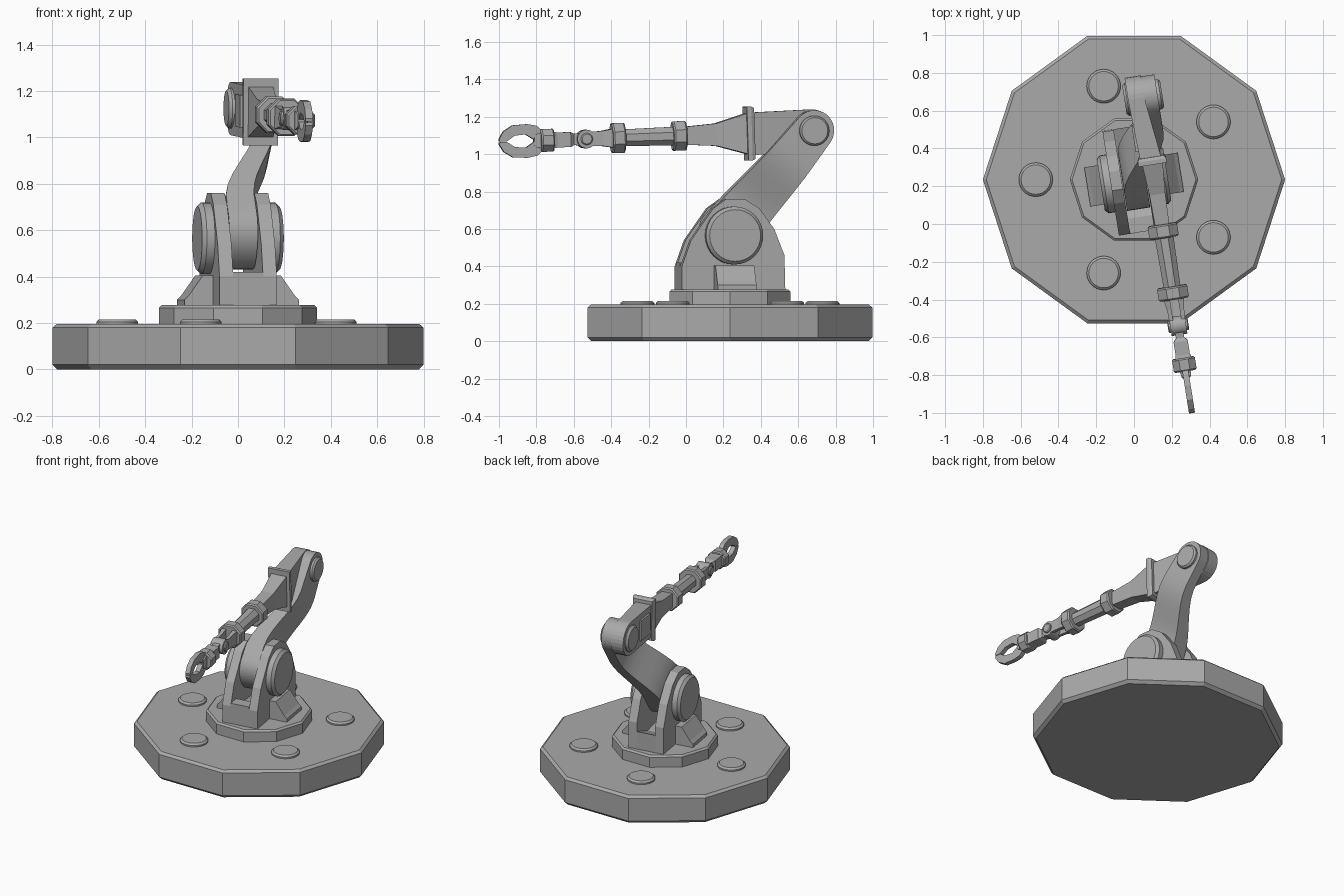
import bpy, bmesh, math
from mathutils import Matrix, Vector

cube = bpy.data.objects.get("Cube")
if cube:
    bpy.data.objects.remove(cube, do_unlink=True)

grey = bpy.data.materials.new("plain grey")
grey.use_nodes = True
colour = (0.4, 0.4, 0.4, 1)
grey.diffuse_color = colour
grey.node_tree.nodes["Principled BSDF"].inputs["Base Color"].default_value = colour

# Frames: fixed base, yawed turret, tilted forearm, inclined upper arm
BASE = Matrix.Translation((0, 0.235, 0))
TURRET = BASE @ Matrix.Rotation(math.radians(9), 4, 'Z')
FOREARM = TURRET @ Matrix.Translation((0.11, 0.085, 1.11)) @ Matrix.Rotation(0.033, 4, 'X')
SHOULDER_Z = 0.565
REACH = Vector((0, 0.425, 0.56))
UPPER = (TURRET @ Matrix.Translation((0, 0, SHOULDER_Z))
         @ Matrix.Rotation(math.atan2(REACH.z, REACH.y), 4, 'X'))


def skin(name, rings, frame, smooth=False):
    """Join equal rings of points into a closed, capped shell."""
    bm = bmesh.new()
    loops = [[bm.verts.new(p) for p in ring] for ring in rings]
    n = len(loops[0])
    for a, b in zip(loops, loops[1:]):
        for i in range(n):
            j = (i + 1) % n
            bm.faces.new((a[i], a[j], b[j], b[i]))
    bm.faces.new(loops[0])
    bm.faces.new(loops[-1])
    bmesh.ops.recalc_face_normals(bm, faces=bm.faces)
    mesh = bpy.data.meshes.new(name)
    bm.to_mesh(mesh)
    bm.free()
    mesh.materials.append(grey)
    ob = bpy.data.objects.new(name, mesh)
    bpy.context.collection.objects.link(ob)
    ob.matrix_world = frame
    if smooth:
        bpy.ops.object.select_all(action='DESELECT')
        ob.select_set(True)
        bpy.context.view_layer.objects.active = ob
        bpy.ops.object.shade_smooth_by_angle(angle=math.radians(30))
    return ob


def turn(name, profile, frame, axis='Z', sides=32, start=0.0):
    """Round part from (position, radius) pairs along an axis."""
    rings = []
    for pos, r in profile:
        ring = []
        for k in range(sides):
            a = start + math.tau * k / sides
            c, s = r * math.cos(a), r * math.sin(a)
            ring.append({'X': (pos, c, s), 'Y': (c, pos, s), 'Z': (c, s, pos)}[axis])
        rings.append(ring)
    return skin(name, rings, frame, smooth=sides > 12)


def prism(name, outline, x0, x1, frame):
    """Side outline of (y, z) points extruded across x."""
    return skin(name, [[(x, y, z) for y, z in outline] for x in (x0, x1)], frame)


def loft(name, sections, frame, smooth=False):
    """Rectangles (y, x0, x1, z0, z1) joined along y."""
    return skin(name, [[(a, y, c), (b, y, c), (b, y, d), (a, y, d)]
                       for y, a, b, c, d in sections], frame, smooth)


def beam(name, sections, frame):
    """Centred rectangles (y, half width, half height)."""
    return loft(name, [(y, -w, w, -h, h) for y, w, h in sections], frame)


def collar(name, y0, y1, r):
    e = 0.008
    turn(name, [(y0, r - e), (y0 + e, r), (y1 - e, r), (y1, r - e)],
         FOREARM, 'Y', 8, math.pi / 8)


# Ten-sided base, turret plate and raised pads
turn("base_plate", [(0, 0.78), (0.02, 0.8), (0.18, 0.8), (0.195, 0.782)], BASE, sides=10)
turn("turret_plate", [(0.19, 0.34), (0.265, 0.34), (0.277, 0.328)], BASE, sides=10)
for k in range(5):
    a = math.pi + math.tau * k / 5
    spot = BASE @ Matrix.Translation((0.52 * math.cos(a), 0.52 * math.sin(a), 0))
    turn(f"base_pad_{k + 1}", [(0.19, 0.09), (0.205, 0.09), (0.216, 0.078)], spot)

# Shoulder housing: cheeks, caps and feet on both sides, floor between
cheek = [(-0.28, 0.27), (-0.28, 0.4), (-0.23, 0.54), (-0.11, 0.71), (-0.04, 0.76),
         (0.06, 0.76), (0.14, 0.71), (0.22, 0.6), (0.275, 0.46), (0.28, 0.27)]
for side, s in (("left", 1), ("right", -1)):
    prism(f"{side}_cheek", cheek, s * 0.065, s * 0.125, TURRET)
    hub = TURRET @ Matrix.Translation((0, 0, SHOULDER_Z))
    turn(f"{side}_shoulder_cap",
         [(s * 0.11, 0.155), (s * 0.16, 0.155), (s * 0.178, 0.138)], hub, 'X')
    foot = [(0.1, 0.27), (0.25, 0.27), (0.25, 0.3), (0.23, 0.32), (0.17, 0.405), (0.1, 0.405)]
    skin(f"{side}_foot", [[(s * x, y, z) for x, z in foot] for y in (-0.105, 0.105)], TURRET)
prism("housing_floor", [(-0.28, 0.27), (-0.28, 0.42), (-0.2, 0.42), (-0.1, 0.36),
                        (0.12, 0.34), (0.28, 0.4), (0.28, 0.27)], -0.066, 0.066, TURRET)

# Upper arm: round ended, sweeping sideways from shoulder to elbow
length = REACH.length
r0, r1 = 0.14, 0.11
steps = [-r0 * math.cos(math.pi * k / 16) for k in range(8)]
steps += [length * k / 12 for k in range(13)]
steps += [length + r1 * math.sin(math.pi * k / 16) for k in range(1, 9)]
sections = []
for d in steps:
    p = min(max(d / length, 0), 1)
    t = min(max((p - 0.15) / 0.62, 0), 1)
    centre = 0.157 * t * t * (3 - 2 * t)
    half = 0.062 - 0.026 * t
    top, low = 0.168 - 0.06 * p, 0.125 - 0.017 * p
    if d < 0:
        k = math.sqrt(max(1 - (d / r0) ** 2, 0.003))
    else:
        k = math.sqrt(max(1 - (max(d - length, 0) / r1) ** 2, 0.003))
    sections.append((d, centre - half, centre + half, -low * k, top * k))
loft("upper_arm", sections, UPPER, smooth=True)
elbow = TURRET @ Matrix.Translation((0, REACH.y, SHOULDER_Z + REACH.z))
turn("elbow_cap_left", [(0.18, 0.08), (0.207, 0.08), (0.218, 0.07)], elbow, 'X')
turn("elbow_cap_right", [(0.06, 0.088), (0.03, 0.088), (0.016, 0.076)], elbow, 'X')

# Forearm root: round at the elbow, widening toward the flange
outline = [(0.02, -0.115), (0.02, 0.112)]
outline += [(0.34 + 0.115 * math.cos(a), 0.003 + 0.115 * math.sin(a))
            for a in [math.pi * (0.5 - k / 14) for k in range(15)]]
root = prism("forearm_root", outline, -0.075, 0.012, FOREARM)
for v in root.data.vertices:
    if v.co.y < 0.1:
        v.co.x = 0.05 if v.co.x > 0 else -0.062
prism("root_panel", [(0.06, -0.07), (0.06, 0.07), (0.2, 0.07), (0.2, -0.07)],
      -0.078, -0.05, FOREARM)

# Flange and tapering sleeve
beam("flange_back", [(0.022, 0.068, 0.135), (0.005, 0.076, 0.144)], FOREARM)
beam("flange_front", [(0.005, 0.076, 0.144), (-0.018, 0.076, 0.144)], FOREARM)
beam("forearm_sleeve", [(-0.01, 0.055, 0.11), (-0.18, 0.042, 0.06), (-0.35, 0.038, 0.048)], FOREARM)

# Forearm rod with collars
collar("rear_collar", -0.415, -0.342, 0.085)
turn("forearm_rod", [(-0.4, 0.054), (-0.7, 0.048)], FOREARM, 'Y', 8, math.pi / 8)
collar("wrist_collar", -0.745, -0.675, 0.087)

# Wrist fork, pivot and link
for side, s in (("left", 1), ("right", -1)):
    loft(f"{side}_fork", [(-0.74, s * 0.022, s * 0.055, -0.05, 0.05),
                          (-0.8, s * 0.022, s * 0.045, -0.04, 0.04),
                          (-0.89, s * 0.022, s * 0.042, -0.036, 0.036)], FOREARM)
pivot = FOREARM @ Matrix.Translation((0, -0.885, 0))
turn("wrist_hub", [(-0.042, 0.05), (0.042, 0.05)], pivot, 'X', 24)
turn("wrist_pin", [(-0.055, 0.026), (-0.05, 0.032), (0.05, 0.032), (0.055, 0.026)], pivot, 'X', 24)
beam("wrist_link", [(-0.87, 0.022, 0.038), (-0.95, 0.022, 0.03), (-0.97, 0.038, 0.04),
                    (-1.04, 0.038, 0.04), (-1.07, 0.045, 0.045)], FOREARM)
collar("gripper_collar", -1.13, -1.058, 0.066)

# Gripper palm and mirrored claws
beam("gripper_palm", [(-1.11, 0.03, 0.045), (-1.155, 0.026, 0.035), (-1.165, 0.02, 0.025)], FOREARM)
claw = [(-1.11, 0.045), (-1.15, 0.08), (-1.2, 0.09), (-1.28, 0.086), (-1.33, 0.055),
        (-1.354, 0.015), (-1.352, 0.002), (-1.312, 0.002), (-1.27, 0.03),
        (-1.21, 0.036), (-1.165, 0.005), (-1.11, 0.005)]
for side, s in (("upper", 1), ("lower", -1)):
    prism(f"{side}_claw", [(y, s * z) for y, z in claw], -0.016, 0.016, FOREARM)
